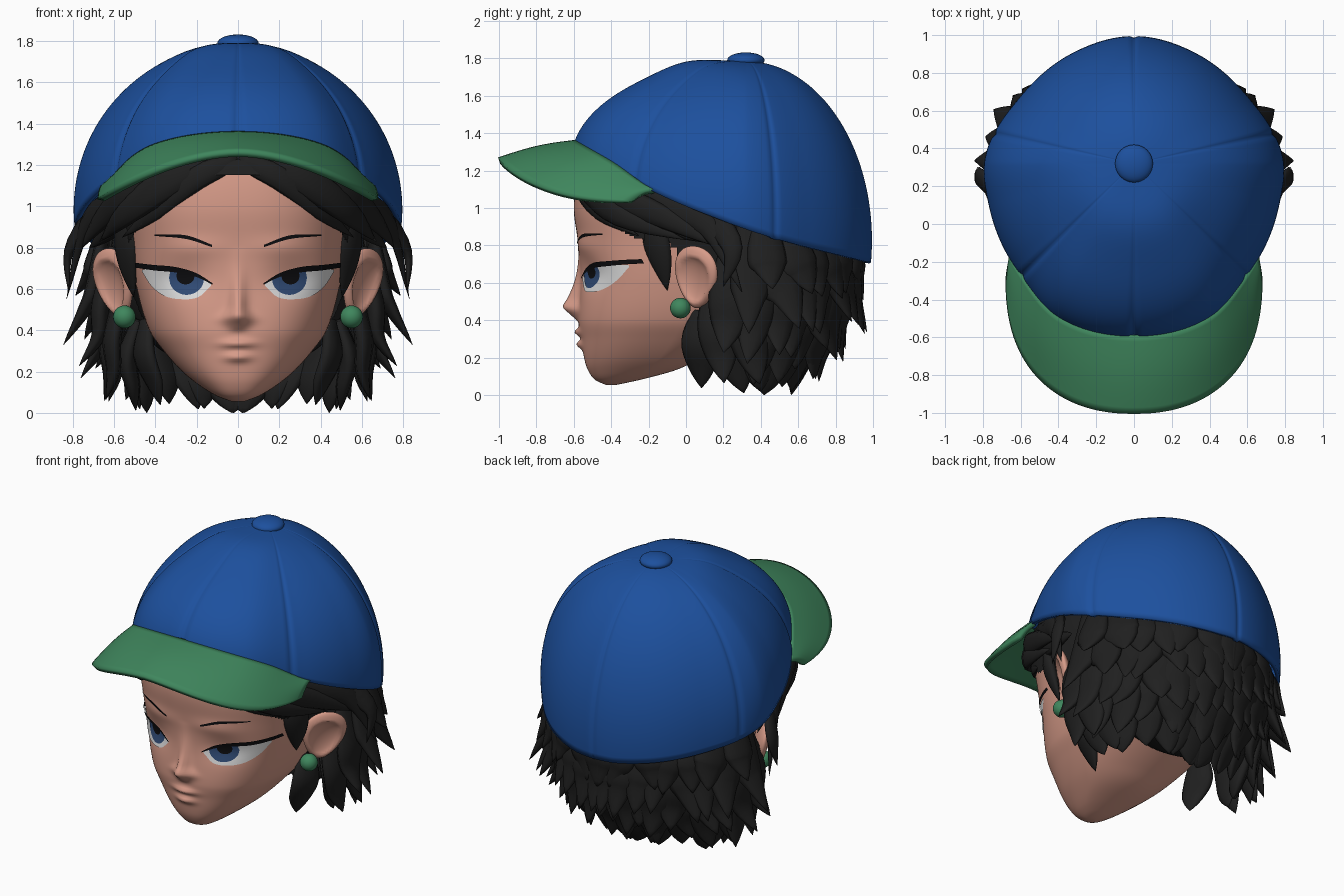
import bpy, bmesh, math, random
from mathutils import Vector, Matrix

if "Cube" in bpy.data.objects:
    bpy.data.objects.remove(bpy.data.objects["Cube"])

random.seed(4)


def mat(name, r, g, b):
    m = bpy.data.materials.new(name)
    m.diffuse_color = (r, g, b, 1)
    m.use_nodes = True
    m.node_tree.nodes["Principled BSDF"].inputs["Base Color"].default_value = m.diffuse_color
    return m


SKIN = mat("skin", .68, .33, .25)
BLUE = mat("cap blue", .012, .08, .34)
GREEN = mat("brim green", .05, .24, .11)
BLACK = mat("hair black", .014, .014, .014)
WHITE = mat("eye white", .75, .75, .75)
IRIS = mat("iris blue", .032, .075, .19)
DARK = mat("lash black", .004, .004, .005)


def interp(tab, t):
    """Smooth curve through (t, value) pairs."""
    n = len(tab)
    t = min(max(t, tab[0][0]), tab[-1][0])
    i = 0
    while i < n - 2 and t > tab[i + 1][0]:
        i += 1

    def slope(k):
        a, b = tab[max(k - 1, 0)], tab[min(k + 1, n - 1)]
        return (b[1] - a[1]) / (b[0] - a[0])
    (x0, y0), (x1, y1) = tab[i], tab[i + 1]
    h = x1 - x0
    s = (t - x0) / h
    return ((2*s**3 - 3*s*s + 1) * y0 + (s**3 - 2*s*s + s) * h * slope(i)
            + (3*s*s - 2*s**3) * y1 + (s**3 - s*s) * h * slope(i + 1))


def finish(name, bm, material, mirror=False, thick=0, offset=-1):
    bmesh.ops.remove_doubles(bm, verts=bm.verts, dist=1e-5)
    bmesh.ops.recalc_face_normals(bm, faces=bm.faces)
    me = bpy.data.meshes.new(name)
    bm.to_mesh(me)
    bm.free()
    me.materials.append(material)
    for p in me.polygons:
        p.use_smooth = True
    ob = bpy.data.objects.new(name, me)
    bpy.context.collection.objects.link(ob)
    if thick:
        s = ob.modifiers.new("thickness", 'SOLIDIFY')
        s.thickness, s.offset = thick, offset
    if mirror:
        ob.modifiers.new("mirror", 'MIRROR').use_mirror_merge = False
    return ob


def loft(bm, rows, closed=False, caps=False, keep=None):
    vs = [[bm.verts.new(p) for p in r] for r in rows]
    n = len(rows[0])
    for a, b in zip(vs, vs[1:]):
        for j in range(n if closed else n - 1):
            q = [a[j], a[(j + 1) % n], b[(j + 1) % n], b[j]]
            if keep is None or keep(sum((v.co for v in q), Vector()) / 4):
                bm.faces.new(q)
    if caps:
        bm.faces.new(vs[0])
        bm.faces.new(vs[-1])


# Head: half width, front, middle and back by height
ZS = [.055, .08, .135, .2, .3, .4, .6, .8, 1.0, 1.2, 1.32, 1.42, 1.5]
cols = [[.03, .1, .19, .27, .36, .43, .49, .52, .54, .52, .47, .38, .22],
        [-.43, -.485, -.525, -.545, -.56, -.575, -.565, -.575, -.6, -.575, -.51, -.4, -.2],
        [-.4, -.34, -.22, -.14, -.07, -.02, 0, 0, 0, 0, 0, 0, .05],
        [-.37, -.25, -.05, .08, .25, .4, .55, .6, .64, .64, .6, .5, .3]]
HW, HF, HM, HB = [list(zip(ZS, c)) for c in cols]
NOSE = [(.39, 0), (.43, .5), (.47, 1), (.52, .75), (.6, .4), (.7, .12), (.8, 0)]


def bump(x, z):
    g = lambda v, s: math.exp(-(v / s) ** 2)
    d = .085 * interp(NOSE, z) * g(x, .035 + .025 * g(z - .45, .04))
    d += .03 * g(x, .075) * g(z - .335, .02) + .03 * g(x, .06) * g(z - .27, .022)
    d -= .03 * g(abs(x) - .27, .13) * g(z - .65, .08)
    return d + .012 * g(abs(x) - .22, .15) * g(z - .8, .05)


def face_y(x, z):
    w, f, m = interp(HW, z), interp(HF, z), interp(HM, z)
    k = max(0, 1 - min(1, abs(x) / w) ** 2.5) ** (1 / 2.5)
    return m + (f - m) * k - bump(x, z) * k


def head_rows(grow):
    rows = []
    for i in range(121):
        z = .055 + 1.445 * i / 120
        w, m, b = interp(HW, z), interp(HM, z), interp(HB, z)
        row = []
        for j in range(160):
            a = 2 * math.pi * j / 160
            x, c = w * math.sin(a), math.cos(a)
            y = face_y(x, z) if c > 0 else m - (b - m) * c
            row.append((x + grow * math.sin(a), y - grow * c, z))
        rows.append(row)
    return rows


bm = bmesh.new()
loft(bm, head_rows(0), True, True)
finish("head", bm, SKIN)

# Scalp: thin hair layer above the hairline
LINE = [(-.63, 1.17), (-.57, 1.12), (-.5, 1.0), (-.35, .88), (-.2, .82), (-.05, .78), (.1, .5), (.2, .3)]
bm = bmesh.new()
loft(bm, head_rows(.025), True, keep=lambda c: c.z > interp(LINE, c.y))
finish("scalp_hair", bm, BLACK)


# Painted eye and brow plates that follow the face
def plate(name, material, x0, x1, low, top, off):
    rows = []
    for i in range(29):
        x = x0 + (x1 - x0) * i / 28
        a, b = low(x), top(x)
        row = []
        for j in range(9):
            z = a + (max(a, b) - a) * j / 8
            e = .004
            n = Vector(((face_y(x + e, z) - face_y(x - e, z)) / (2 * e), -1,
                        (face_y(x, z + e) - face_y(x, z - e)) / (2 * e))).normalized()
            row.append(Vector((x, face_y(x, z), z)) + n * off)
        rows.append(row)
    bm = bmesh.new()
    loft(bm, rows)
    finish(name, bm, material, True)


def curve(*p):
    return lambda x: interp(p, x)


lid = curve((.13, .63), (.2, .665), (.3, .69), (.4, .70), (.46, .695))
under = curve((.13, .615), (.19, .56), (.28, .55), (.36, .57), (.42, .62), (.46, .685))


def disc(name, material, cx, cz, r, off):
    h = lambda x: math.sqrt(max(0, r * r - (x - cx) ** 2))
    plate(name, material, cx - r, cx + r, lambda x: max(under(x), cz - h(x)),
          lambda x: min(lid(x), cz + h(x)), off)


plate("eye_whites", WHITE, .13, .46, under, lid, .005)
disc("irises", IRIS, .245, .655, .085, .008)
disc("pupils", DARK, .25, .665, .044, .0095)
plate("upper_lashes", DARK, .12, .488,
      curve((.12, .62), (.2, .66), (.3, .683), (.4, .692), (.488, .705)),
      curve((.12, .627), (.2, .68), (.3, .71), (.4, .718), (.488, .728)), .011)
plate("eyebrows", DARK, .125, .4, curve((.125, .803), (.25, .842), (.4, .858)),
      curve((.125, .814), (.25, .86), (.4, .864)), .006)

# Ears: flattened spheres with a hollow
bm = bmesh.new()
bmesh.ops.create_uvsphere(bm, u_segments=40, v_segments=28, radius=1)
for v in bm.verts:
    r = math.hypot(v.co.y, v.co.z + .05)
    if v.co.x > 0:
        v.co.x -= 1.1 * max(0, 1 - (r / .75) ** 2) ** .7
    v.co.y *= 1 + .25 * v.co.z
    v.co = Vector((v.co.x * .045, v.co.y * .135, v.co.z * .17))
bm.transform(Matrix.Translation((.6, .055, .63)) @ Matrix.Rotation(.25, 4, 'Y') @ Matrix.Rotation(-.65, 4, 'Z'))
finish("ears", bm, SKIN, True)

bm = bmesh.new()
bmesh.ops.create_uvsphere(bm, u_segments=24, v_segments=16, radius=.055,
                          matrix=Matrix.Translation((.55, -.03, .465)))
finish("earrings", bm, GREEN, True)

# Cap crown: elliptical dome, tilted rim, six seam grooves
RAD = [(-26, .91), (0, .92), (26, .91), (43, .85), (55, .826), (74, .80), (92, .79),
       (120, .70), (150, .67), (180, .675), (206, .67)]
RIM = [(-.62, 1.36), (-.4, 1.235), (-.2, 1.1), (.2, .93), (.5, .83), (.98, .71)]
SEAMS = (0, 45, 102, 180)


def rim(deg):
    r, a = interp(RAD, abs(deg)), math.radians(deg)
    y = .32 - r * math.cos(a)
    return r, a, interp(RIM, y)


rows = []
for i in range(41):
    row = []
    for j in range(360):
        r, a, z0 = rim(j - 180)
        front = max(0, math.cos(a))
        tm = math.radians(97 - 18 * front)
        t = tm * i / 40
        d = min(abs(abs(j - 180) - s) for s in SEAMS)
        s = math.sin(t) / math.sin(min(tm, math.pi / 2))
        r *= s * (1 - .014 * math.exp(-(d / 1.1) ** 2))
        h = (math.cos(t) - math.cos(tm)) / (1 - math.cos(tm))
        z = z0 + (1.785 - z0) * h - .006 * s * math.exp(-(d / 1.2) ** 2)
        z += .03 * front * math.exp(-((s - .35) / .2) ** 2)
        row.append((r * math.sin(a), .32 - r * math.cos(a), z))
    rows.append(row)
bm = bmesh.new()
loft(bm, rows, True)
finish("cap_crown", bm, BLUE, thick=.025)

bm = bmesh.new()
bmesh.ops.create_uvsphere(bm, u_segments=32, v_segments=16, radius=1,
                          matrix=Matrix.Translation((0, .32, 1.79)) @ Matrix.Diagonal((.1, .1, .042, 1)))
finish("cap_button", bm, BLUE)

# Brim: arched sheet from the crown rim to the rounded front edge
rows = []
for i in range(61):
    u = -1 + i / 30
    r, a, z = rim(u * 53)
    p = Vector((r * .985 * math.sin(a), .32 - r * .985 * math.cos(a), z))
    b = u * math.pi / 2
    x = .665 * math.copysign(abs(math.sin(b)) ** .9, u)
    q = Vector((x, -.29 - .71 * max(0, math.cos(b)) ** .82, 1.255 - .225 * (abs(x) / .665) ** 1.8))
    rows.append([p.lerp(q, k / 12) + Vector((0, 0, .015 * math.sin(math.pi * k / 12))) for k in range(13)])
bm = bmesh.new()
loft(bm, rows)
finish("cap_brim", bm, GREEN, thick=.032, offset=0)

# Hair: inner mass and tapered, curved clumps
bm = bmesh.new()
bmesh.ops.create_uvsphere(bm, u_segments=40, v_segments=24, radius=1,
                          matrix=Matrix.Translation((0, .43, .75)) @ Matrix.Diagonal((.62, .42, .56, 1)))
finish("hair_mass", bm, BLACK)

WIDTH = [(0, .6), (.3, 1), (.6, .85), (.85, .42), (1, .02)]


def strand(bm, pts, w, thick=.45):
    tabs = [[(k / (len(pts) - 1), p[c]) for k, p in enumerate(pts)] for c in range(3)]
    at = lambda t: Vector([interp(tb, t) for tb in tabs])
    rows = []
    for i in range(13):
        t = i / 12
        p = at(t)
        tan = (at(min(1, t + .03)) - at(max(0, t - .03))).normalized()
        n = Vector((p.x, p.y - .25, 0))
        side = tan.cross(n).normalized()
        n = side.cross(tan)
        h = w * interp(WIDTH, t)
        row = []
        for j in range(10):
            a = 2 * math.pi * j / 10
            v = p + side * h * math.cos(a) + n * h * thick * math.sin(a)
            v.z = max(v.z, 0)
            row.append(v)
        rows.append(row)
    loft(bm, rows, True, True)


# Front locks swept from the parting over the ears, and a sideburn
bm = bmesh.new()
for w, pts in [
        (.06, [(0, -.575, 1.22), (.2, -.58, 1.14), (.4, -.47, .98), (.56, -.25, .85)]),
        (.08, [(.03, -.56, 1.27), (.32, -.54, 1.13), (.55, -.36, .96), (.67, 0, .83)]),
        (.08, [(.2, -.54, 1.27), (.5, -.4, 1.08), (.65, -.12, .95), (.78, .22, .78)]),
        (.08, [(.45, -.38, 1.18), (.61, -.13, 1.01), (.74, .12, .9), (.83, .3, .55)]),
        (.085, [(.54, -.19, .95), (.54, -.16, .82), (.53, -.13, .7), (.505, -.1, .56)]),
        (.07, [(.6, -.08, 1.03), (.72, .14, .93), (.82, .25, .78), (.82, .2, .58)]),
        (.06, [(.5, -.3, 1.03), (.59, -.1, .92), (.66, .1, .86), (.72, .27, .8)])]:
    strand(bm, pts, w)
finish("front_locks", bm, BLACK, True)

# Back rows: first angle, count, then (side and back share of the cap radius, z)
bm = bmesh.new()
for start, n, shape in [
        (93, 8, [(.8, .78, .1), (.88, .86, .62), (.94, .88, .52), (1.07, .96, .36)]),
        (97, 7, [(.82, .8, .1), (.91, .88, .72), (.95, .89, .64), (1.04, .93, .53)]),
        (84, 9, [(.76, .72, .8), (.84, .81, .52), (.86, .76, .35), (.98, .79, .2)]),
        (76, 9, [(.72, .68, .6), (.79, .7, .38), (.78, .6, .22), (.82, .58, .09)]),
        (64, 9, [(.62, .6, .45), (.68, .5, .27), (.64, .4, .12), (.62, .36, .0)])]:
    for i in range(n):
        deg = start + (177 - start) * (i + random.uniform(-.15, .15)) / (n - 1)
        dz, turn = random.uniform(-.04, .05), random.uniform(-2.5, 3)
        pts = []
        for k, (fs, fb, z) in enumerate(shape):
            a = math.radians(deg + k * turn)
            r = interp(RAD, min(206, deg)) * (fs + (fb - fs) * math.cos(a) ** 2)
            x, y = r * math.sin(a), .32 - r * math.cos(a)
            if z == .1:
                z += interp(RIM, y)
            pts.append((x, y, max(0, z + dz * k / 3)))
        strand(bm, pts, random.uniform(.1, .125), .4)
finish("back_hair_clumps", bm, BLACK, True)
